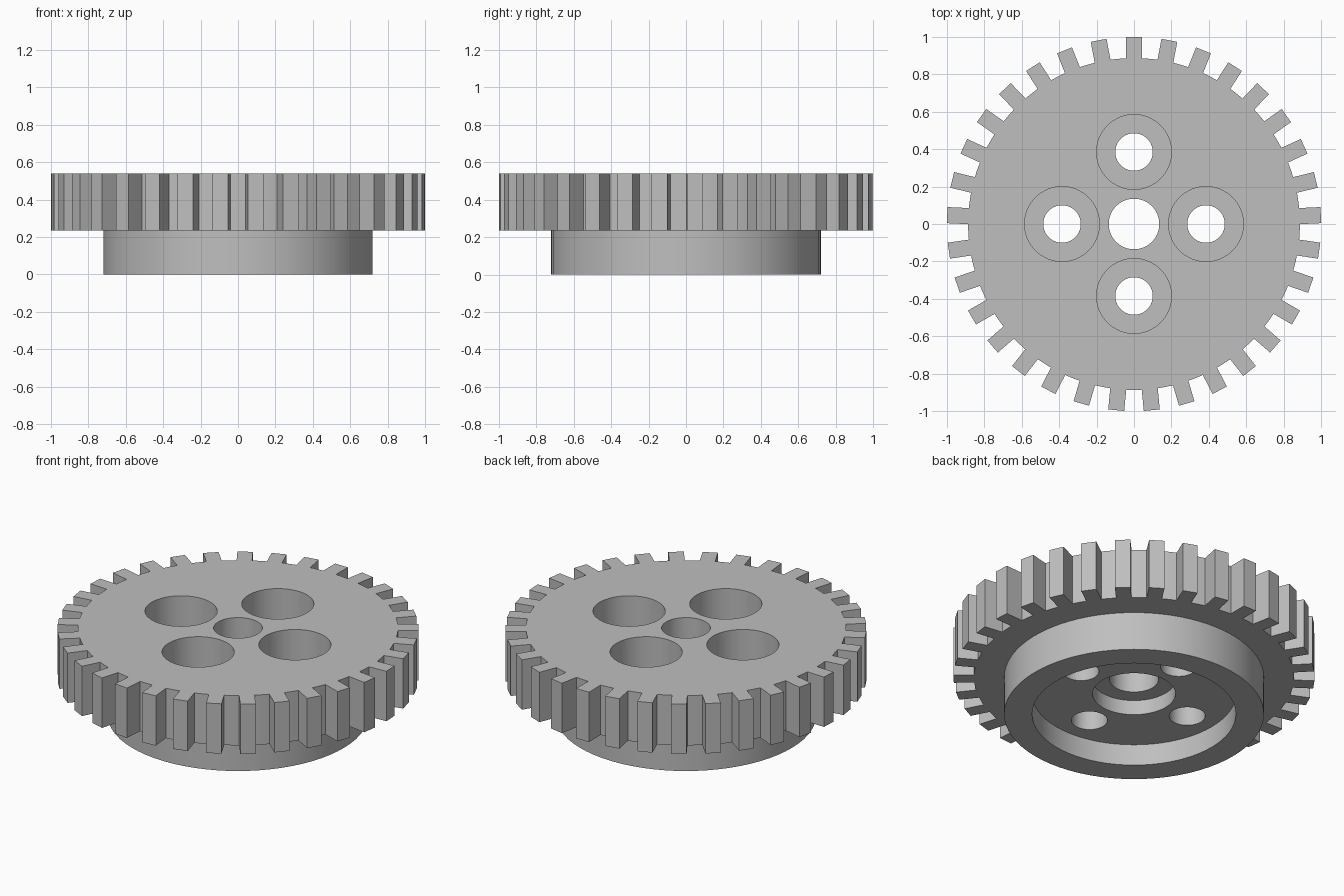
import bpy
import bmesh
import math
from mathutils import Vector, Matrix

cube = bpy.data.objects.get("Cube")
if cube:
    bpy.data.objects.remove(cube, do_unlink=True)

TEETH = 33
TIP_R, ROOT_R, HALF_TOOTH = 1.0, 0.887, 0.043
PLATE_Z, TOP_Z = 0.235, 0.54
HOLE_RING = 0.385

steel = bpy.data.materials.new("plain_grey")
steel.use_nodes = True
grey = (0.52, 0.52, 0.52, 1)
steel.diffuse_color = grey
steel.node_tree.nodes["Principled BSDF"].inputs["Base Color"].default_value = grey


def prism(name, outline, z0, z1):
    """Extrude a flat outline from z0 up to z1."""
    bm = bmesh.new()
    face = bm.faces.new([bm.verts.new((p[0], p[1], z0)) for p in outline])
    grown = bmesh.ops.extrude_face_region(bm, geom=[face])
    verts = [g for g in grown["geom"] if isinstance(g, bmesh.types.BMVert)]
    bmesh.ops.translate(bm, verts=verts, vec=(0, 0, z1 - z0))
    bmesh.ops.recalc_face_normals(bm, faces=bm.faces)
    mesh = bpy.data.meshes.new(name)
    bm.to_mesh(mesh)
    bm.free()
    obj = bpy.data.objects.new(name, mesh)
    bpy.context.collection.objects.link(obj)
    mesh.materials.append(steel)
    return obj


def cylinder(name, radius, z0, z1, x=0, y=0, sides=72):
    angles = [math.tau * i / sides for i in range(sides)]
    ring = [(x + radius * math.cos(a), y + radius * math.sin(a)) for a in angles]
    return prism(name, ring, z0, z1)


def combine(target, other, operation):
    """Boolean another solid into the target, then discard it."""
    bpy.context.view_layer.objects.active = target
    mod = target.modifiers.new(operation.lower(), "BOOLEAN")
    mod.operation, mod.solver, mod.object = operation, "EXACT", other
    bpy.ops.object.modifier_apply(modifier=mod.name)
    bpy.data.objects.remove(other, do_unlink=True)


# Toothed outline: straight-sided teeth joined by short root arcs
pitch = math.tau / TEETH
root_half = math.asin(HALF_TOOTH / ROOT_R)
root_x = ROOT_R * math.cos(root_half)
tooth = [(root_x, -HALF_TOOTH), (TIP_R, -HALF_TOOTH),
         (TIP_R, HALF_TOOTH), (root_x, HALF_TOOTH)]
gap = pitch - 2 * root_half
for t in (1 / 3, 2 / 3):
    a = root_half + gap * t
    tooth.append((ROOT_R * math.cos(a), ROOT_R * math.sin(a)))
outline = []
for i in range(TEETH):
    turn = Matrix.Rotation(math.pi / 2 + i * pitch, 2)
    outline += [turn @ Vector(p) for p in tooth]
gear = prism("gear_wheel", outline, PLATE_Z, TOP_Z)

# Hub below the toothed plate
combine(gear, cylinder("hub", 0.72, 0, PLATE_Z + 0.1), "UNION")

# Underside recess, stepped centre bore
combine(gear, cylinder("hub_recess", 0.565, -0.1, 0.13), "DIFFERENCE")
combine(gear, cylinder("centre_step", 0.23, -0.1, 0.22), "DIFFERENCE")
combine(gear, cylinder("centre_bore", 0.135, -0.1, 0.7), "DIFFERENCE")

# Four counterbored holes
for i in range(4):
    x = HOLE_RING * math.cos(i * math.pi / 2)
    y = HOLE_RING * math.sin(i * math.pi / 2)
    combine(gear, cylinder("counterbore", 0.2, 0.25, 0.7, x, y), "DIFFERENCE")
    combine(gear, cylinder("bolt_hole", 0.1, -0.1, 0.7, x, y), "DIFFERENCE")

# Smooth round walls, crisp edges
bpy.ops.object.select_all(action="DESELECT")
gear.select_set(True)
bpy.context.view_layer.objects.active = gear
bpy.ops.object.shade_smooth_by_angle(angle=math.radians(25))
